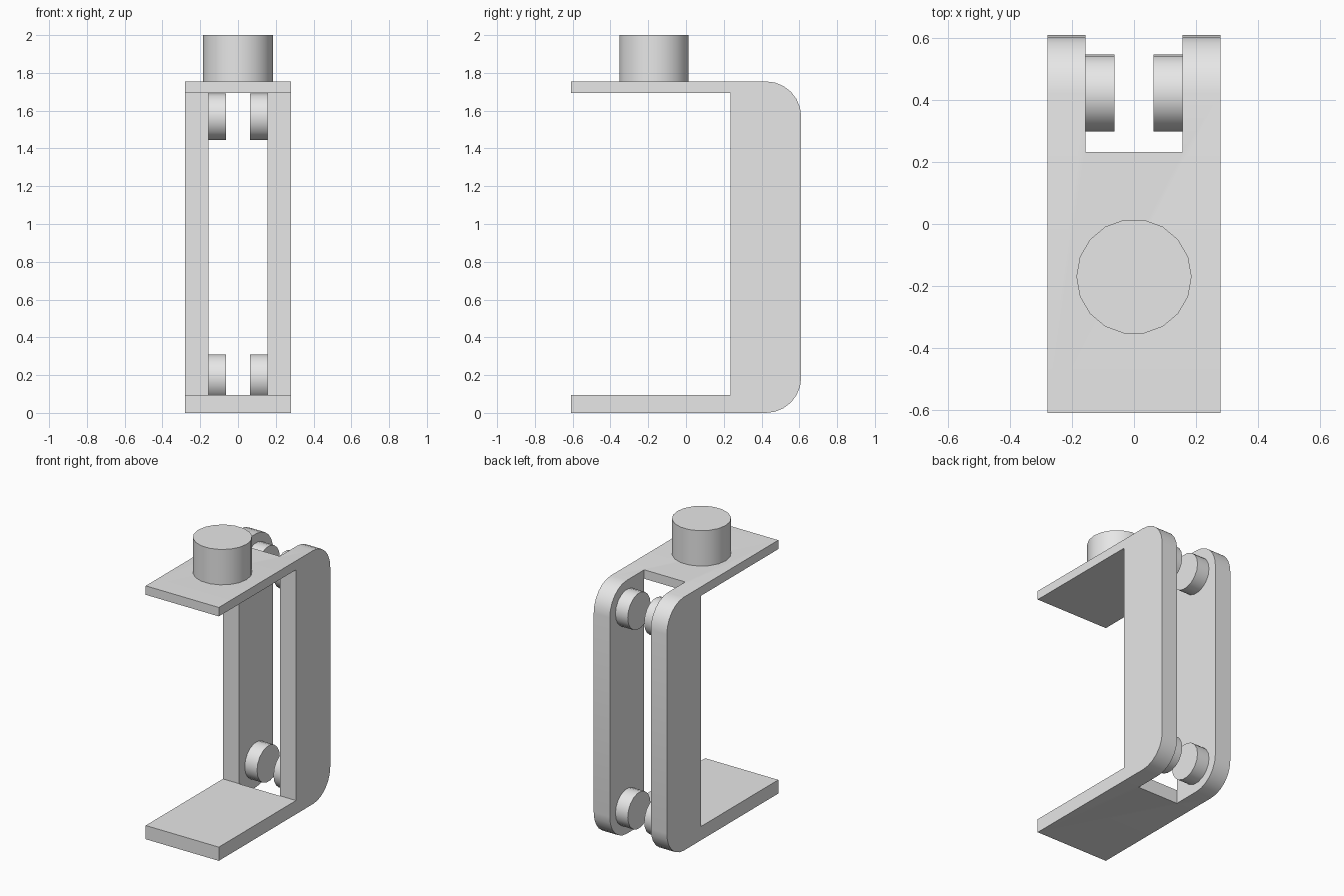
import bpy
import bmesh
from math import sin, cos, pi, radians

default = bpy.data.objects.get("Cube")
if default:
    bpy.data.objects.remove(default, do_unlink=True)

# Overall sizes
HALF_W, HALF_D, HEIGHT = 0.28, 0.61, 1.755
SLOT_HALF, INNER_Y = 0.157, 0.235
CORNER_R = 0.187
PIN_Y = HALF_D - CORNER_R

grey = bpy.data.materials.new("plain_grey")
grey.use_nodes = True
colour = (0.8, 0.8, 0.8, 1)
grey.diffuse_color = colour
grey.node_tree.nodes["Principled BSDF"].inputs["Base Color"].default_value = colour


def finish(obj):
    """Smooth the round faces and keep the hard edges."""
    bpy.ops.object.select_all(action="DESELECT")
    obj.select_set(True)
    bpy.context.view_layer.objects.active = obj
    bpy.ops.object.shade_smooth_by_angle(angle=radians(30))


def extrude_profile(name, points, half_width):
    """Extrude a (y, z) outline symmetrically along x."""
    bm = bmesh.new()
    face = bm.faces.new([bm.verts.new((-half_width, y, z)) for y, z in points])
    out = bmesh.ops.extrude_face_region(bm, geom=[face])
    verts = [g for g in out["geom"] if isinstance(g, bmesh.types.BMVert)]
    bmesh.ops.translate(bm, verts=verts, vec=(2 * half_width, 0, 0))
    bmesh.ops.recalc_face_normals(bm, faces=bm.faces)
    mesh = bpy.data.meshes.new(name)
    bm.to_mesh(mesh)
    bm.free()
    mesh.materials.append(grey)
    obj = bpy.data.objects.new(name, mesh)
    bpy.context.collection.objects.link(obj)
    return obj


def cylinder(name, radius, depth, location, rotation=(0, 0, 0), spin=0):
    bpy.ops.mesh.primitive_cylinder_add(vertices=18, radius=radius, depth=depth,
                                        location=location, rotation=rotation)
    obj = bpy.context.object
    obj.name = name
    for v in obj.data.vertices:
        x, y = v.co.x, v.co.y
        v.co.x = x * cos(spin) - y * sin(spin)
        v.co.y = x * sin(spin) + y * cos(spin)
    obj.data.materials.append(grey)
    finish(obj)
    return obj


def corner(centre_z, start, steps=6):
    """Quarter arc at the back of the bracket."""
    angles = [start + pi / 2 * i / steps for i in range(steps + 1)]
    return [(PIN_Y + CORNER_R * cos(a), centre_z + CORNER_R * sin(a)) for a in angles]


# C-shaped bracket with rounded back corners
outline = [(-HALF_D, 0)]
outline += corner(CORNER_R, -pi / 2)
outline += corner(HEIGHT - CORNER_R, 0)
outline += [(-HALF_D, HEIGHT), (-HALF_D, 1.693), (INNER_Y, 1.693),
            (INNER_Y, 0.095), (-HALF_D, 0.095)]
bracket = extrude_profile("bracket", outline, HALF_W)

# Slot through the back that leaves two side plates
slot = extrude_profile("slot_cutter", [(INNER_Y - 0.002, -1), (1, -1),
                                       (1, 3), (INNER_Y - 0.002, 3)], SLOT_HALF)
slot.hide_render = True
cut = bracket.modifiers.new("slot", "BOOLEAN")
cut.operation = "DIFFERENCE"
cut.solver = "EXACT"
cut.object = slot
bpy.context.view_layer.objects.active = bracket
bpy.ops.object.modifier_apply(modifier="slot")
bpy.data.objects.remove(slot, do_unlink=True)
finish(bracket)

# Round boss on the upper plate
cylinder("top_boss", 0.186, 0.245, (0, -0.17, HEIGHT + 0.1225), spin=pi / 2)

# Inward facing pins, concentric with the rounded corners
PIN_IN = 0.063
for side, sign in (("left", 1), ("right", -1)):
    for level, z in (("lower", CORNER_R), ("upper", HEIGHT - CORNER_R)):
        cylinder(f"{level}_{side}_pin", 0.125, SLOT_HALF - PIN_IN,
                 (sign * (SLOT_HALF + PIN_IN) / 2, PIN_Y, z), (0, pi / 2, 0))
